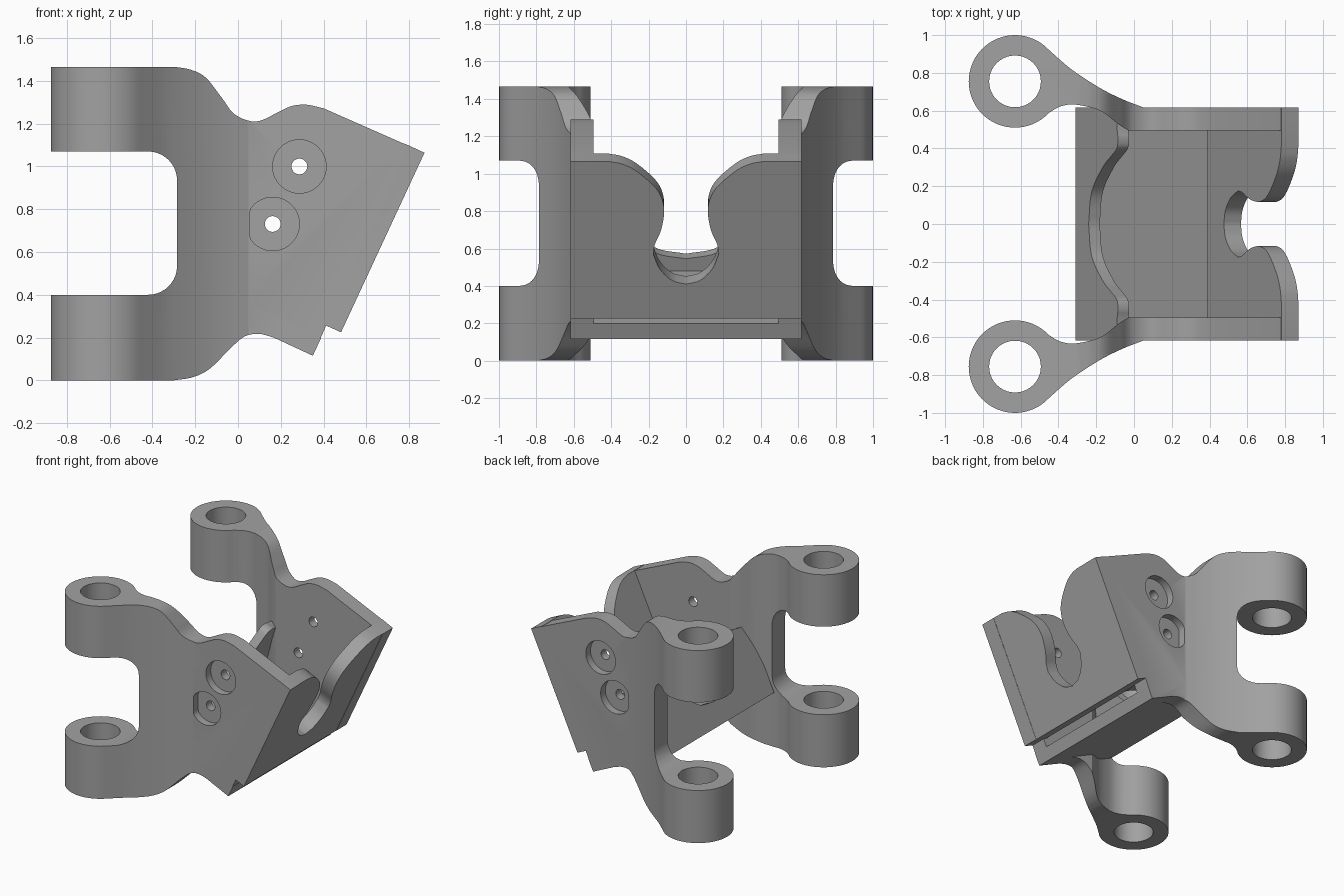
import bpy, bmesh, math
from mathutils import Vector

if "Cube" in bpy.data.objects:
    bpy.data.objects.remove(bpy.data.objects["Cube"])

steel = bpy.data.materials.new("grey_metal")
steel.diffuse_color = (0.36, 0.36, 0.36, 1)
steel.use_nodes = True
steel.node_tree.nodes["Principled BSDF"].inputs["Base Color"].default_value = steel.diffuse_color

X, Y, Z = Vector((1, 0, 0)), Vector((0, 1, 0)), Vector((0, 0, 1))
TILT = math.radians(24.9)
U = Vector((-math.cos(TILT), 0, math.sin(TILT)))   # along the floor, rearward
V = Vector((math.sin(TILT), 0, math.cos(TILT)))    # up along the tilted plates
CORNER = Vector((0.35, 0, 0.115))                  # lowest front corner
HALF, INNER = 0.617, 0.495                         # outer and inner half width


def prism(name, pts, a, b, c, lo, hi, origin=Vector()):
    """Extrude a 2D outline (axes a, b) along c from lo to hi."""
    bm = bmesh.new()
    rings = [[bm.verts.new(origin + a * p + b * q + c * h) for p, q in pts] for h in (lo, hi)]
    n = len(pts)
    bm.faces.new(rings[0])
    bm.faces.new(rings[1])
    for i in range(n):
        j = (i + 1) % n
        bm.faces.new((rings[0][i], rings[0][j], rings[1][j], rings[1][i]))
    bmesh.ops.recalc_face_normals(bm, faces=bm.faces)
    mesh = bpy.data.meshes.new(name)
    bm.to_mesh(mesh)
    bm.free()
    mesh.materials.append(steel)
    ob = bpy.data.objects.new(name, mesh)
    bpy.context.collection.objects.link(ob)
    return ob


def spline(pts, n=5):
    """Smooth curve through the points."""
    p = [Vector(q) for q in pts]
    p = [2 * p[0] - p[1]] + p + [2 * p[-1] - p[-2]]
    out = []
    for i in range(1, len(p) - 2):
        for k in range(n):
            t = k / n
            out.append(0.5 * (2 * p[i] + (p[i + 1] - p[i - 1]) * t
                       + (2 * p[i - 1] - 5 * p[i] + 4 * p[i + 1] - p[i + 2]) * t * t
                       + (3 * p[i] - p[i - 1] - 3 * p[i + 1] + p[i + 2]) * t ** 3))
    return [tuple(q) for q in out] + [tuple(pts[-1])]


def arc(cx, cy, r, a0, a1, n):
    return [(cx + r * math.cos(math.radians(a0 + (a1 - a0) * k / n)),
             cy + r * math.sin(math.radians(a0 + (a1 - a0) * k / n))) for k in range(n + 1)]


def circle(cx, cy, r, n=40):
    return arc(cx, cy, r, 0, 360, n)[:-1]


def boolean(ob, other, op):
    m = ob.modifiers.new(op, 'BOOLEAN')
    m.object, m.operation, m.solver = other, op, 'EXACT'
    bpy.context.view_layer.objects.active = ob
    bpy.ops.object.modifier_apply(modifier=m.name)
    bpy.data.objects.remove(other)


# Side outline: forked rear, waist, tilted front with a notch
side_profile = (
    [(-0.9, 1.465)]
    + spline([(-0.29, 1.465), (-0.22, 1.452), (-0.15, 1.415), (-0.075, 1.32), (-0.014, 1.243),
              (0.085, 1.21), (0.19, 1.255), (0.25, 1.282), (0.32, 1.289), (0.4, 1.272)])
    + [(0.872, 1.064), (0.482, 0.225), (0.412, 0.256), (0.35, 0.115)]
    + spline([(0.17, 0.199), (0.1, 0.217), (0.033, 0.206), (-0.03, 0.155),
              (-0.13, 0.056), (-0.21, 0.015), (-0.3, 0.0)])
    + [(-0.9, 0.0), (-0.9, 0.4)]
    + arc(-0.42, 0.535, 0.135, -90, 0, 10)
    + arc(-0.42, 0.935, 0.135, 0, 90, 10)
    + [(-0.9, 1.07)])

# Plan outline: flat cheek flaring out to a round lug
plan_profile = (
    [(0.9, HALF)]
    + spline([(0.05, HALF), (-0.06, 0.66), (-0.18, 0.72), (-0.33, 0.818), (-0.451, 0.922)])[:-1]
    + arc(-0.63, 0.755, 0.245, 43, 317, 44)[:-1]
    + spline([(-0.451, 0.588), (-0.39, 0.622), (-0.31, 0.632), (-0.18, 0.6),
              (-0.085, 0.53), (-0.03, INNER)])
    + [(0.9, INNER)])


def side_plate(name, s):
    ob = prism(name, [(x, s * y) for x, y in plan_profile], X, Y, Z, -0.1, 1.6)
    boolean(ob, prism("outline", side_profile, X, Z, Y, -1.2, 1.2), 'INTERSECT')
    # vertical pin bore
    boolean(ob, prism("bore", circle(-0.63, s * 0.755, 0.137), X, Y, Z, -0.2, 1.7), 'DIFFERENCE')
    # counterbored screw holes, the lower one flattened at the flare
    for cx, cz in ((0.287, 1.0), (0.162, 0.731)):
        rim = [(max(x, 0.056), z) for x, z in circle(cx, cz, 0.125)]
        rim = [p for i, p in enumerate(rim)
               if not (p[0] == 0.056 and rim[i - 1][0] == 0.056 and rim[(i + 1) % 40][0] == 0.056)]
        boolean(ob, prism("recess", rim, X, Z, Y, s * 0.56, s * 0.8), 'DIFFERENCE')
        boolean(ob, prism("screw_hole", circle(cx, cz, 0.037, 20), X, Z, Y, s * 0.4, s * 0.8), 'DIFFERENCE')
    return ob


bracket = side_plate("bracket_body", 1)
parts = [side_plate("far_side_plate", -1)]

# Front plate with a keyhole opening from the top
half = spline([(0.41, 1.0806), (0.34, 1.065), (0.26, 1.02), (0.155, 0.915), (0.118, 0.81),
               (0.13, 0.689), (0.168, 0.59)])
half += spline([(0.175, 0.535), (0.14, 0.447), (0.075, 0.38), (0, 0.358)])
opening = half + [(-y, v) for y, v in reversed(half[:-1])]
parts.append(prism("front_plate",
                   [(-HALF, 0.1545), (HALF, 0.1545), (HALF, 1.0806)] + opening + [(-HALF, 1.0806)],
                   Y, V, U, -0.0717, 0.028, CORNER))

# Floor, leaving a thin slot below the front plate
parts.append(prism("floor", [(-HALF, 0), (HALF, 0), (HALF, 0.093), (-HALF, 0.093)],
                   Y, V, U, 0, 0.728, CORNER))

# Rear wall with a scooped top edge
half = spline([(HALF, 0.51), (0.5, 0.525), (0.45, 0.535), (0.4, 0.52), (0.36, 0.45),
               (0.3, 0.344), (0.17, 0.205), (0, 0.166)])
parts.append(prism("rear_wall",
                   [(-HALF, 0), (HALF, 0)] + half + [(-y, v) for y, v in reversed(half[:-1])],
                   Y, V, U, 0.663, 0.728, CORNER))

# Weld everything into one casting
for part in parts:
    boolean(bracket, part, 'UNION')

bpy.ops.object.select_all(action='DESELECT')
bracket.select_set(True)
bpy.context.view_layer.objects.active = bracket
bpy.ops.object.shade_smooth_by_angle(angle=math.radians(28))
